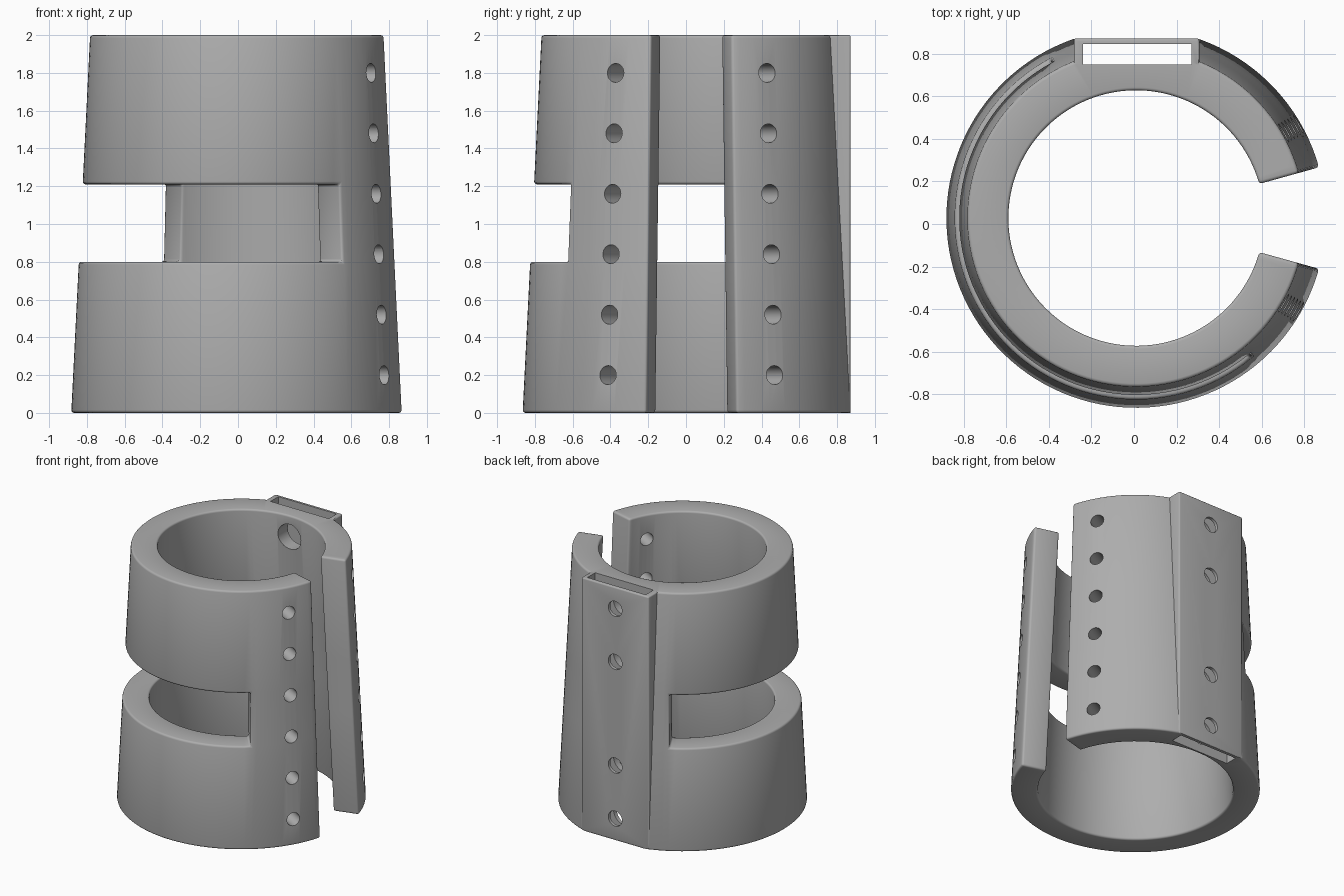
import bpy, bmesh, math
from mathutils import Matrix, Vector

cube = bpy.data.objects.get("Cube")
if cube:
    bpy.data.objects.remove(cube, do_unlink=True)

CX, CY = 0.01, 0.028          # axis of the tapered ring
GAP = 15.5                    # half angle of the open side
WINDOW = (118.5, 309.5)       # angles of the side window

grey = bpy.data.materials.new("plain grey")
grey.use_nodes = True
grey.diffuse_color = (0.42, 0.42, 0.42, 1)
grey.node_tree.nodes["Principled BSDF"].inputs["Base Color"].default_value = grey.diffuse_color


def make_object(name, bm):
    bmesh.ops.recalc_face_normals(bm, faces=bm.faces)
    mesh = bpy.data.meshes.new(name)
    bm.to_mesh(mesh)
    bm.free()
    mesh.materials.append(grey)
    obj = bpy.data.objects.new(name, mesh)
    bpy.context.collection.objects.link(obj)
    return obj


def apply(obj, mod):
    bpy.ops.object.select_all(action='DESELECT')
    bpy.context.view_layer.objects.active = obj
    obj.select_set(True)
    bpy.ops.object.modifier_apply(modifier=mod.name)


def soften(obj, width=0.015):
    mod = obj.modifiers.new("soft edges", 'BEVEL')
    mod.width, mod.segments = width, 3
    mod.limit_method, mod.angle_limit = 'ANGLE', math.radians(40)
    apply(obj, mod)


def combine(obj, other, operation):
    mod = obj.modifiers.new("combine", 'BOOLEAN')
    mod.operation, mod.object, mod.solver = operation, other, 'EXACT'
    apply(obj, mod)
    bpy.data.objects.remove(other, do_unlink=True)


def box(name, low, high):
    low, high = Vector(low), Vector(high)
    bm = bmesh.new()
    bmesh.ops.create_cube(bm, size=1)
    bmesh.ops.scale(bm, vec=high - low, verts=bm.verts)
    bmesh.ops.translate(bm, vec=(low + high) / 2, verts=bm.verts)
    return make_object(name, bm)


def drill(obj, angle, z, radius, start, end):
    """Cut a round hole that runs outward from the ring axis."""
    turn = Matrix.Rotation(math.radians(angle), 4, 'Z')
    place = (Matrix.Translation((CX, CY, z)) @ turn @ Matrix.Translation(((start + end) / 2, 0, 0))
             @ Matrix.Rotation(math.pi / 2, 4, 'Y'))
    bm = bmesh.new()
    bmesh.ops.create_cone(bm, cap_ends=True, segments=32, radius1=radius,
                          radius2=radius, depth=end - start, matrix=place)
    cutter = make_object("hole_cutter", bm)
    cutter.hide_render = True
    combine(obj, cutter, 'DIFFERENCE')


# Tapered split ring, built from cells with the window left out
def split_ring():
    stops = [GAP, *WINDOW, 360 - GAP]
    angles = [GAP]
    for a, b in zip(stops, stops[1:]):
        n = round((b - a) / 3)
        angles += [a + (b - a) * i / n for i in range(1, n + 1)]
    levels = [0, 0.8, 1.21, 2]
    bm = bmesh.new()
    cache = {}

    def vert(side, i, k):
        if (side, i, k) not in cache:
            r = (0.70, 0.893)[side] - 0.05 * levels[k]
            a = math.radians(angles[i])
            cache[side, i, k] = bm.verts.new((CX + r * math.cos(a), CY + r * math.sin(a), levels[k]))
        return cache[side, i, k]

    def solid(i, k):
        if not (0 <= i < len(angles) - 1 and 0 <= k < 3):
            return False
        middle = (angles[i] + angles[i + 1]) / 2
        return not (k == 1 and WINDOW[0] < middle < WINDOW[1])

    for i in range(len(angles) - 1):
        for k in range(3):
            if not solid(i, k):
                continue
            for s in (0, 1):
                bm.faces.new([vert(s, i, k), vert(s, i + 1, k), vert(s, i + 1, k + 1), vert(s, i, k + 1)])
                if not solid(i - 1 + 2 * s, k):
                    e = i + s
                    bm.faces.new([vert(0, e, k), vert(1, e, k), vert(1, e, k + 1), vert(0, e, k + 1)])
                if not solid(i, k - 1 + 2 * s):
                    e = k + s
                    bm.faces.new([vert(0, i, e), vert(1, i, e), vert(1, i + 1, e), vert(0, i + 1, e)])
    return make_object("split_ring", bm)


ring = split_ring()
soften(ring)

# Flat mounting plate on the back, with a slot through its full height
flat = box("flat_cutter", (-1, 0.87, -1), (1, 2, 3))
combine(ring, flat, 'DIFFERENCE')
plate = box("back_plate", (-0.283, 0.742, 0), (0.307, 0.872, 2))
soften(plate, 0.01)
combine(ring, plate, 'UNION')
slot = box("slot_cutter", (-0.24, 0.75, -1), (0.27, 0.847, 3))
combine(ring, slot, 'DIFFERENCE')

# Rows of lacing holes beside the opening
for angle in (-30, 30):
    for step in range(6):
        drill(ring, angle, 0.2 + 0.32 * step, 0.05, 0.4, 1.1)

# Screw holes through the plate, with wider access holes on the inside
for z in (0.17, 0.59, 1.41, 1.83):
    drill(ring, 90, z, 0.06, 0.77, 1.0)
    drill(ring, 90, z, 0.1, 0.4, 0.77)

bpy.ops.object.select_all(action='DESELECT')
ring.select_set(True)
bpy.context.view_layer.objects.active = ring
bpy.ops.object.shade_smooth_by_angle(angle=math.radians(35))
